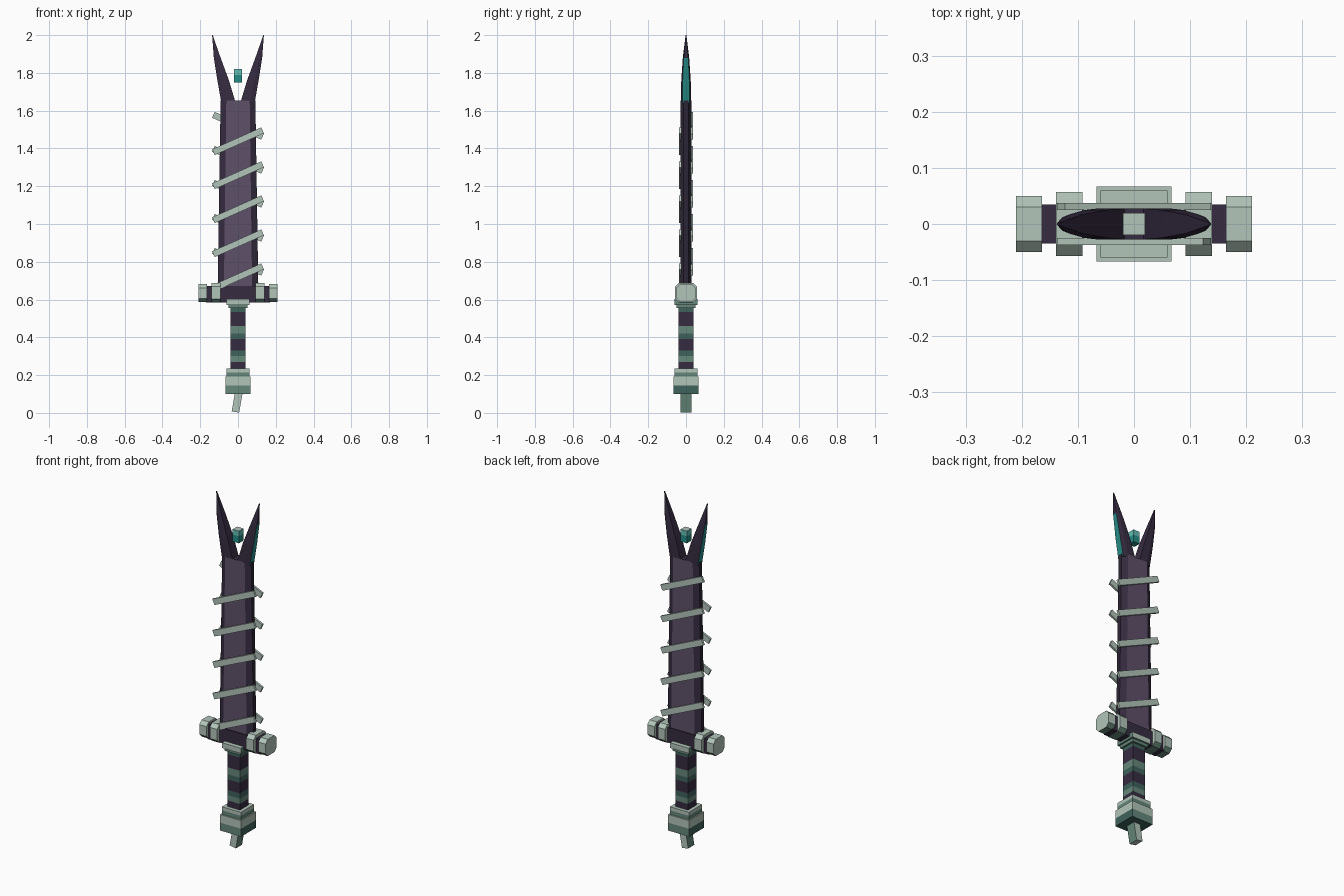
import bpy, bmesh, math
from mathutils import Matrix

cube = bpy.data.objects.get("Cube")
if cube:
    bpy.data.objects.remove(cube, do_unlink=True)


def material(name, rgb):
    lin = [((c / 255 + 0.055) / 1.055) ** 2.4 for c in rgb]
    m = bpy.data.materials.new(name)
    m.use_nodes = True
    m.diffuse_color = (*lin, 1)
    m.node_tree.nodes["Principled BSDF"].inputs["Base Color"].default_value = (*lin, 1)
    return m


PALE = material("pale sage", (178, 197, 186))
MID = material("mid green", (102, 136, 123))
DEEP = material("deep green", (62, 98, 92))
PURPLE = material("dusty purple", (94, 80, 105))
DARK = material("dark purple", (54, 44, 65))
INK = material("ink purple", (44, 37, 52))
TEAL = material("teal", (38, 142, 136))
AQUA = material("light aqua", (98, 190, 180))


def finish(name, bm, mats, rule=None):
    bmesh.ops.recalc_face_normals(bm, faces=bm.faces)
    if rule:
        for f in bm.faces:
            f.material_index = rule(f.calc_center_median(), f.normal)
    me = bpy.data.meshes.new(name)
    bm.to_mesh(me)
    bm.free()
    for m in mats:
        me.materials.append(m)
    ob = bpy.data.objects.new(name, me)
    bpy.context.collection.objects.link(ob)
    return ob


def loft(name, rings, mats, rule=None):
    """Join matching rings of points into a capped solid."""
    bm = bmesh.new()
    loops = [[bm.verts.new(p) for p in r] for r in rings]
    for a, b in zip(loops, loops[1:]):
        for i in range(len(a)):
            j = (i + 1) % len(a)
            bm.faces.new((a[i], a[j], b[j], b[i]))
    bm.faces.new(loops[0][::-1])
    bm.faces.new(loops[-1])
    return finish(name, bm, mats, rule)


def box(name, centre, size, mats, tilt=0, rule=None):
    """Box turned about the y axis."""
    bm = bmesh.new()
    m = (Matrix.Translation(centre) @ Matrix.Rotation(tilt, 4, 'Y')
         @ Matrix.Diagonal((*size, 1)))
    bmesh.ops.create_cube(bm, size=1, matrix=m)
    return finish(name, bm, mats, rule)


def slab(name, half, z0, z1, mats, rule=None):
    """Square upright block between two heights."""
    return box(name, (0, 0, (z0 + z1) / 2), (2 * half, 2 * half, z1 - z0), mats, rule=rule)


# Blade: bevelled section with a broad flat on each side
def blade_ring(z, flat, edge):
    return [(-flat, -0.028, z), (flat, -0.028, z), (edge, -0.012, z),
            (edge, 0.012, z), (flat, 0.028, z), (-flat, 0.028, z),
            (-edge, 0.012, z), (-edge, -0.012, z)]


loft("blade", [blade_ring(0.64, 0.075, 0.108), blade_ring(1.655, 0.062, 0.092)],
     [PURPLE, DARK, INK],
     lambda c, n: 0 if abs(n.y) > 0.95 else (2 if abs(n.x) > 0.9 else 1))

# Forked tip: two curved prongs with a teal strip on the outer face
levels = [(1.64, 0.012, 0.088, 0.028), (1.76, 0.048, 0.109, 0.025),
          (1.88, 0.092, 0.128, 0.017), (2.0, 0.134, 0.137, 0.002)]
for side, s in (("left", 1), ("right", -1)):
    rings = []
    for z, xi, xo, y in levels:
        xm = xi * 0.35 + xo * 0.65
        rings.append([(s * x, w, z) for x, w in
                      ((xi, -y), (xm, -y), (xo, -y * 0.7),
                       (xo, y * 0.7), (xm, y), (xi, y))])
    loft(side + "_prong", rings, [DARK, TEAL],
         lambda c, n: int(n.x * s > 0.9 and c.z < 1.88))

# Floating gem
slab("gem_body", 0.02, 1.75, 1.79, [TEAL])
slab("gem_cap", 0.02, 1.79, 1.82, [AQUA, PALE], lambda c, n: int(n.z > 0.9))

# Wrapped straps climbing both flats
for i in range(5):
    for face, y, z, turn in (("front", -0.031, 0.718, -1), ("back", 0.031, 0.80, 1)):
        box(f"{face}_strap_{i + 1}", (0, y, z + 0.18 * i), (0.285, 0.012, 0.034),
            [PALE], tilt=turn * math.radians(24))

# Crossguard bar with chamfered blocks
box("guard_bar", (0, 0, 0.628), (0.34, 0.07, 0.086), [DARK])


def guard_block(name, x0, x1, hy, z0, z1):
    mid, hz, cut = (z0 + z1) / 2, (z1 - z0) / 2, 0.02
    section = [(hy, cut - hz), (hy, hz - cut), (hy - cut, hz), (cut - hy, hz),
               (-hy, hz - cut), (-hy, cut - hz), (cut - hy, -hz), (hy - cut, -hz)]
    loft(name, [[(x, y, mid + z) for y, z in section] for x in (x0, x1)],
         [PALE, MID], lambda c, n: int(n.z < -0.5))


for side, s in (("left", 1), ("right", -1)):
    guard_block(side + "_inner_block", s * 0.092, s * 0.139, 0.057, 0.584, 0.688)
    guard_block(side + "_end_block", s * 0.164, s * 0.21, 0.05, 0.586, 0.682)

# Collar under the guard
slab("collar", 0.06, 0.572, 0.602, [PALE, MID], lambda c, n: int(abs(n.x) > 0.5 or n.z < -0.5))
slab("collar_step", 0.05, 0.555, 0.572, [MID])

# Grip of alternating bands
bands = [(0.22, DARK), (0.27, MID), (0.30, DEEP), (0.33, DARK), (0.39, DEEP),
         (0.42, MID), (0.46, DARK), (0.535, DEEP), (0.56, None)]
for i, ((z0, mat), (z1, _)) in enumerate(zip(bands, bands[1:])):
    slab(f"grip_band_{i + 1}", 0.04, z0, z1, [mat])

# Stepped pommel
slab("pommel_top", 0.06, 0.215, 0.235, [PALE])
slab("pommel_neck", 0.06, 0.19, 0.215, [MID])
slab("pommel_upper", 0.067, 0.145, 0.192, [PALE])
slab("pommel_lower", 0.067, 0.10, 0.145, [MID, DEEP],
     lambda c, n: int(abs(n.x) > 0.5 or n.z < -0.5))

# Tilted tab below the pommel
box("pommel_tab", (-0.004, 0, 0.06), (0.04, 0.056, 0.112), [PALE, MID],
    tilt=math.radians(10), rule=lambda c, n: int(abs(n.x) > 0.8))
